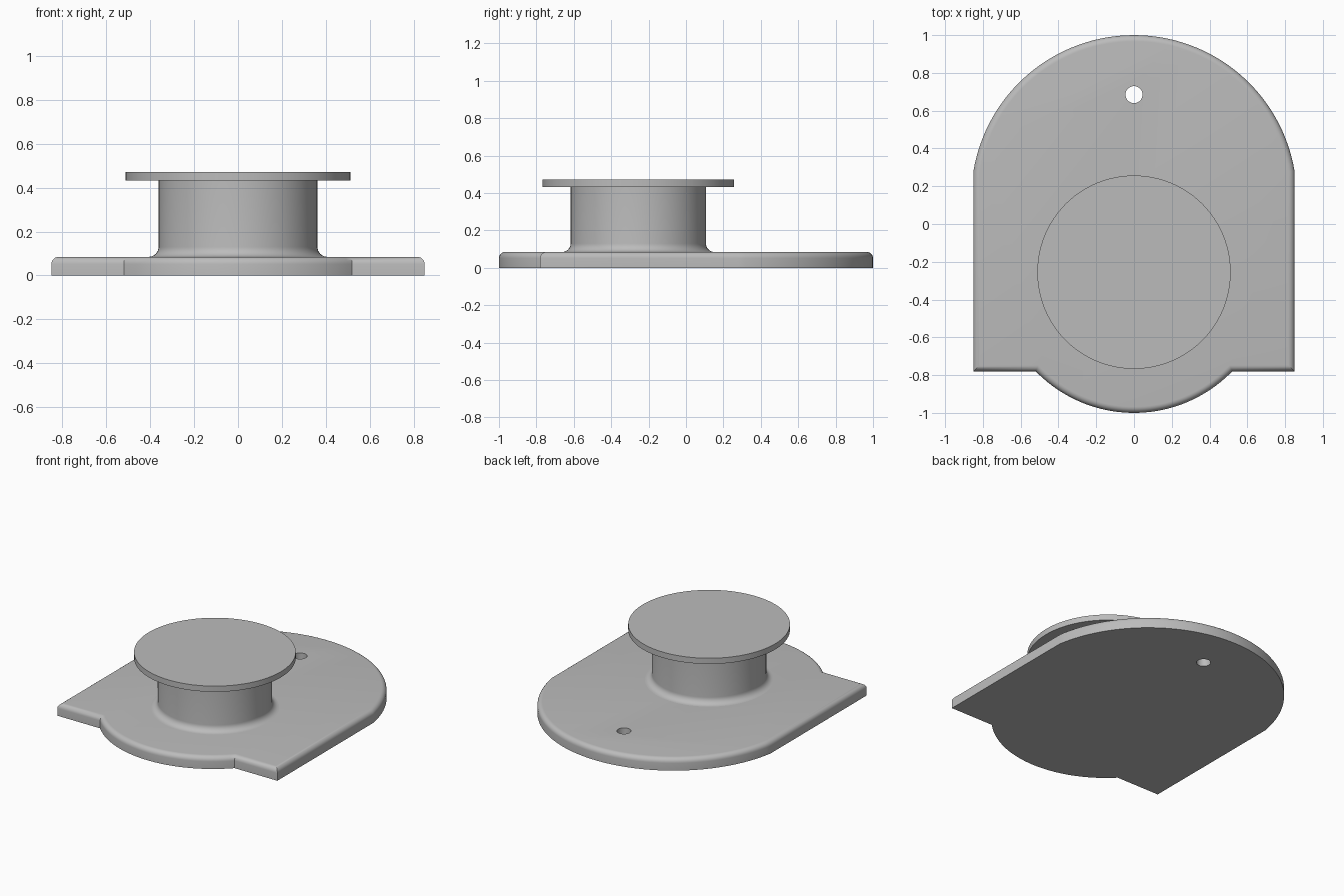
import bpy, bmesh, math

if "Cube" in bpy.data.objects:
    bpy.data.objects.remove(bpy.data.objects["Cube"])

GREY = bpy.data.materials.new("plain_grey")
GREY.diffuse_color = (0.5, 0.5, 0.5, 1)
GREY.use_nodes = True
GREY.node_tree.nodes["Principled BSDF"].inputs["Base Color"].default_value = GREY.diffuse_color
PLATE_H = 0.085
SPOOL_Y = -0.255


def make_object(name, bm):
    bmesh.ops.recalc_face_normals(bm, faces=bm.faces)
    mesh = bpy.data.meshes.new(name)
    bm.to_mesh(mesh)
    bm.free()
    mesh.materials.append(GREY)
    obj = bpy.data.objects.new(name, mesh)
    bpy.context.collection.objects.link(obj)
    return obj


def select_only(obj):
    bpy.ops.object.select_all(action='DESELECT')
    obj.select_set(True)
    bpy.context.view_layer.objects.active = obj


def smooth(obj):
    select_only(obj)
    bpy.ops.object.shade_smooth_by_angle(angle=math.radians(30))


def arc(cy, x, y, top, steps):
    """Arc about (0, cy) from (x, y) to (-x, y), through the top or bottom."""
    r = math.hypot(x, y - cy)
    a0 = math.atan2(y - cy, x)
    a1 = math.pi - a0 if top else -math.pi - a0
    return [(r * math.cos(a0 + (a1 - a0) * i / steps),
             cy + r * math.sin(a0 + (a1 - a0) * i / steps)) for i in range(steps + 1)]


def lathe(name, profile, steps=96):
    """Spin an (r, z) profile around the spool axis."""
    bm = bmesh.new()
    verts = [bm.verts.new((r, SPOOL_Y, z)) for r, z in profile]
    edges = [bm.edges.new(pair) for pair in zip(verts, verts[1:])]
    bmesh.ops.spin(bm, geom=verts + edges, cent=(0, SPOOL_Y, 0), axis=(0, 0, 1),
                   angle=2 * math.pi, steps=steps, use_merge=True)
    bmesh.ops.remove_doubles(bm, verts=bm.verts, dist=1e-5)
    obj = make_object(name, bm)
    smooth(obj)
    return obj


# Base plate: round back, straight sides, round lobe between two front corners
back = arc(0.138, 0.85, 0.28, True, 64)
lobe = arc(-0.275, 0.52, -0.78, False, 40)[::-1]
outline = back + [(-0.85, -0.78)] + lobe + [(0.85, -0.78)]
bm = bmesh.new()
floor = bm.faces.new([bm.verts.new((x, y, 0)) for x, y in outline])
extruded = bmesh.ops.extrude_face_region(bm, geom=[floor], use_keep_orig=True)["geom"]
bmesh.ops.translate(bm, vec=(0, 0, PLATE_H),
                    verts=[g for g in extruded if isinstance(g, bmesh.types.BMVert)])
bmesh.ops.recalc_face_normals(bm, faces=bm.faces)
rim = [e for e in bm.edges if all(v.co.z > PLATE_H / 2 for v in e.verts)]
bmesh.ops.bevel(bm, geom=rim, offset=0.033, segments=6, profile=0.5,
                affect='EDGES', clamp_overlap=False)
plate = make_object("base_plate", bm)

# Small through hole near the back
bm = bmesh.new()
bmesh.ops.create_cone(bm, cap_ends=True, segments=40, radius1=0.045, radius2=0.045, depth=0.4)
bmesh.ops.translate(bm, vec=(0, 0.685, 0.04), verts=bm.verts)
cutter = make_object("hole_cutter", bm)
cutter.hide_render = True
cut = plate.modifiers.new("hole", 'BOOLEAN')
cut.operation = 'DIFFERENCE'
cut.solver = 'EXACT'
cut.object = cutter
select_only(plate)
bpy.ops.object.modifier_apply(modifier="hole")
bpy.data.objects.remove(cutter)
smooth(plate)

# Neck with a fillet where it meets the plate
R, F = 0.362, 0.045
fillet = [(R + F - F * math.sin(a), PLATE_H + F - F * math.cos(a))
          for a in (math.pi / 2 * i / 8 for i in range(9))]
lathe("neck", fillet + [(R, 0.432)])

# Flat round top flange
lathe("top_disc", [(0, 0.432), (0.512, 0.432), (0.512, 0.472), (0, 0.472)])
